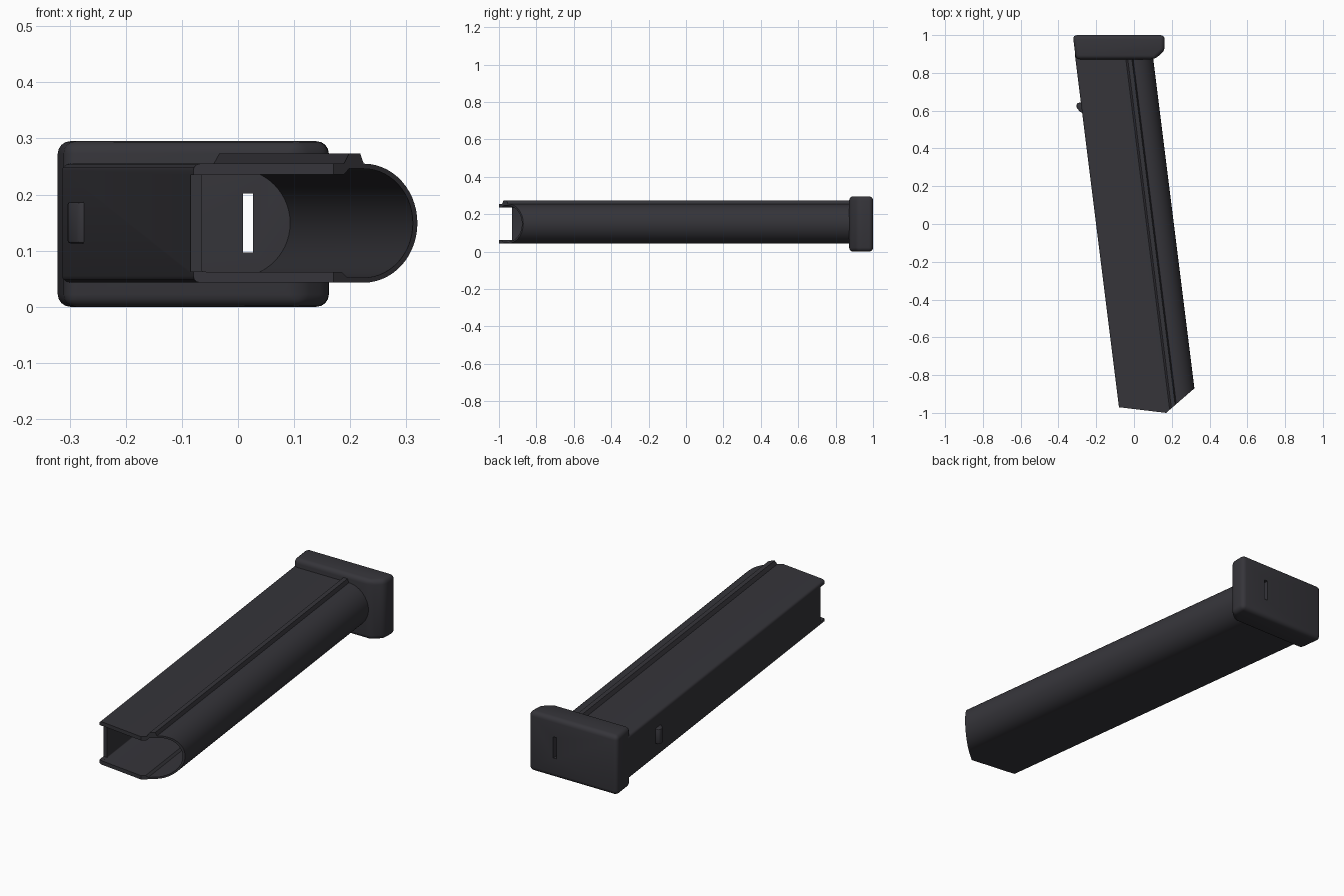
import bpy, bmesh, math

if "Cube" in bpy.data.objects:
    bpy.data.objects.remove(bpy.data.objects["Cube"])

SLANT = -0.125          # sideways lean of the tube along y
ZC = 0.149              # middle height of the tube

mat = bpy.data.materials.new("dark gunmetal")
mat.diffuse_color = (0.036, 0.035, 0.042, 1)
mat.use_nodes = True
mat.node_tree.nodes["Principled BSDF"].inputs["Base Color"].default_value = mat.diffuse_color


def finish(name, bm):
    bmesh.ops.recalc_face_normals(bm, faces=bm.faces)
    me = bpy.data.meshes.new(name)
    bm.to_mesh(me)
    bm.free()
    ob = bpy.data.objects.new(name, me)
    bpy.context.collection.objects.link(ob)
    me.materials.append(mat)
    return ob


def prism(name, pts, z0, z1):
    """Extrude an xy outline from z0 to z1."""
    bm = bmesh.new()
    f = bm.faces.new([bm.verts.new((x, y, z0)) for x, y in pts])
    ext = bmesh.ops.extrude_face_region(bm, geom=[f])["geom"]
    vs = [v for v in ext if isinstance(v, bmesh.types.BMVert)]
    bmesh.ops.translate(bm, verts=vs, vec=(0, 0, z1 - z0))
    return finish(name, bm)


def box(name, x0, x1, y0, y1, z0, z1):
    return prism(name, [(x0, y0), (x1, y0), (x1, y1), (x0, y1)], z0, z1)


def apply(ob, kind, **props):
    bpy.ops.object.select_all(action='DESELECT')
    bpy.context.view_layer.objects.active = ob
    ob.select_set(True)
    m = ob.modifiers.new(kind.lower(), kind)
    for k, v in props.items():
        setattr(m, k, v)
    bpy.ops.object.modifier_apply(modifier=m.name)


def cut(ob, cutter):
    apply(ob, 'BOOLEAN', operation='DIFFERENCE', solver='EXACT', object=cutter)
    bpy.data.objects.remove(cutter)


def smooth(ob, deg=35):
    bpy.ops.object.select_all(action='DESELECT')
    bpy.context.view_layer.objects.active = ob
    ob.select_set(True)
    bpy.ops.object.shade_smooth_by_angle(angle=math.radians(deg))


def section(back, half_back, half_front, corner, ridge):
    """Cross-section (x, z): flat sides, round front, optional raised rib on top."""
    pts = []
    for i in range(4):                                   # lower back corner
        a = math.pi + i * math.pi / 6
        pts.append((back + corner + corner * math.cos(a),
                    ZC - half_back + corner + corner * math.sin(a)))
    pts += [(0.045, ZC - half_back), (0.062, ZC - half_back), (0.072, ZC - half_front)]
    for i in range(29):                                  # round front
        a = -math.pi / 2 + i * math.pi / 28
        pts.append((0.105 + half_front * math.cos(a), ZC + half_front * math.sin(a)))
    top = ZC + half_front
    pts += [(0.098, top + ridge), (0.076, top + ridge),
            (0.066, ZC + half_back), (0.045, ZC + half_back)]
    for i in range(4):                                   # upper back corner
        a = math.pi / 2 + i * math.pi / 6
        pts.append((back + corner + corner * math.cos(a),
                    ZC + half_back - corner + corner * math.sin(a)))
    return pts


def open_end(x):
    """y of the open end: nearly square at the back, cut away at the front."""
    if x < 0.045:
        return -0.97 - 0.03 * (x + 0.201) / 0.246
    return -1.0 + 0.13 * (x - 0.045) / 0.166


# Hollow tube body
bm = bmesh.new()
rings = []
for sec in (section(-0.201, 0.106, 0.106, 0.012, 0.018),
            section(-0.181, 0.087, 0.097, 0.004, 0.0)):
    for end in (open_end, lambda x: 0.90):
        rings.append([bm.verts.new((x + SLANT * end(x), end(x), z)) for x, z in sec])
n = len(rings[0])
for a, b in ((0, 1), (2, 3), (0, 2), (1, 3)):
    for i in range(n):
        j = (i + 1) % n
        bm.faces.new((rings[a][i], rings[a][j], rings[b][j], rings[b][i]))
body = finish("tube_body", bm)
# Notch in the back wall at the open end
cut(body, box("notch_cutter", -0.15, -0.055, -1.1, -0.93, 0.063, 0.235))
smooth(body)

# Base plate with chamfered front and through slot
base = prism("base_plate",
             [(-0.308, 0.872), (0.11, 0.872), (0.162, 0.918), (0.162, 1.0), (-0.324, 1.0)],
             0.0, 0.295)
apply(base, 'BEVEL', width=0.022, segments=4, limit_method='ANGLE',
      angle_limit=math.radians(30))
cut(base, box("slot_cutter", 0.009, 0.027, 0.8, 1.1, 0.097, 0.202))
smooth(base)

# Small catch on the back wall
catch = prism("rear_catch",
              [(-0.268, 0.642), (-0.297, 0.642), (-0.304, 0.634), (-0.303, 0.615),
               (-0.285, 0.592), (-0.265, 0.588)], 0.113, 0.187)
apply(catch, 'BEVEL', width=0.005, segments=2, limit_method='ANGLE',
      angle_limit=math.radians(40))
smooth(catch)
